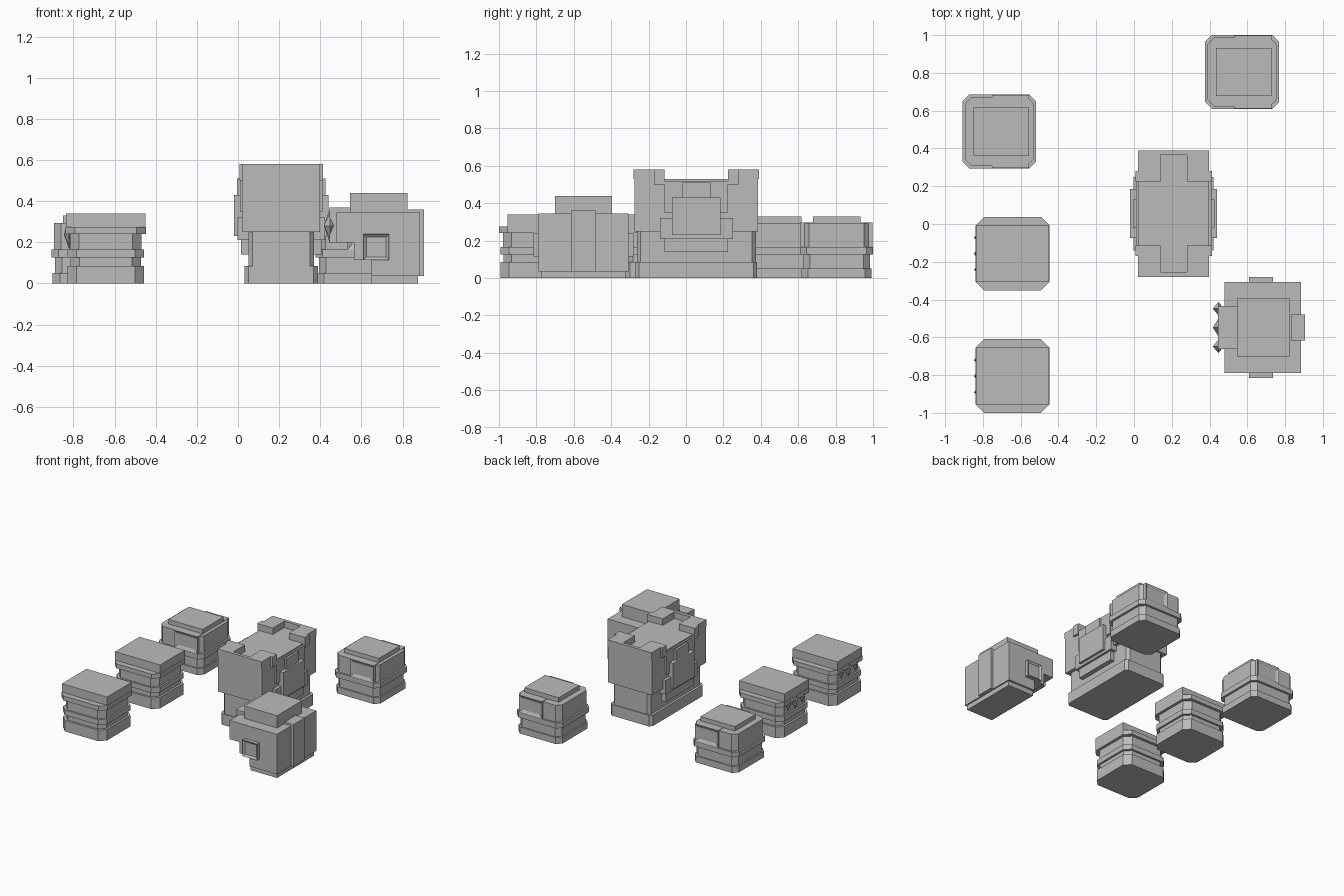
import bpy
import bmesh
from mathutils import Vector

if "Cube" in bpy.data.objects:
    bpy.data.objects.remove(bpy.data.objects["Cube"], do_unlink=True)

GREY = (0.5, 0.5, 0.5, 1)
grey = bpy.data.materials.new("plain grey")
grey.use_nodes = True
grey.diffuse_color = GREY
grey.node_tree.nodes["Principled BSDF"].inputs["Base Color"].default_value = GREY


def finish(bm, name):
    bmesh.ops.recalc_face_normals(bm, faces=bm.faces)
    mesh = bpy.data.meshes.new(name)
    bm.to_mesh(mesh)
    bm.free()
    mesh.materials.append(grey)
    obj = bpy.data.objects.new(name, mesh)
    bpy.context.collection.objects.link(obj)
    return obj


def block(name, x, y, z, cut=0.0, recess=None, rim=0.02):
    """Box from three ranges, with chamfered upright corners or one recessed side."""
    bm = bmesh.new()
    if cut:
        outline = [(x[0] + cut, y[0]), (x[1] - cut, y[0]), (x[1], y[0] + cut), (x[1], y[1] - cut),
                   (x[1] - cut, y[1]), (x[0] + cut, y[1]), (x[0], y[1] - cut), (x[0], y[0] + cut)]
    else:
        outline = [(x[0], y[0]), (x[1], y[0]), (x[1], y[1]), (x[0], y[1])]
    face = bm.faces.new([bm.verts.new((px, py, z[0])) for px, py in outline])
    up = bmesh.ops.extrude_face_region(bm, geom=[face])["geom"]
    bmesh.ops.translate(bm, vec=(0, 0, z[1] - z[0]),
                        verts=[v for v in up if isinstance(v, bmesh.types.BMVert)])
    bmesh.ops.recalc_face_normals(bm, faces=bm.faces)
    if recess:
        bm.normal_update()
        side = max(bm.faces, key=lambda f: f.normal.dot(Vector(recess)))
        bmesh.ops.inset_region(bm, faces=[side], thickness=rim)
        bmesh.ops.translate(bm, vec=Vector(recess) * -0.012, verts=side.verts)
    return finish(bm, name)


def around(c, h):
    return (c - h, c + h)


def slabs(name, cx, cy, levels, cut):
    """Stack of chamfered square slabs: bottom, top, half width."""
    for part, z0, z1, h in levels:
        block(name + "_" + part, around(cx, h), around(cy, h), (z0, z1), cut)


def gems(name, x, cy, z, reach, spacing, size):
    """Row of three pointed gems facing -x, the middle one tallest."""
    for i in (-1, 0, 1):
        k = 1.0 if i == 0 else 0.75
        bm = bmesh.new()
        for d in ((reach, 0, 0), (-reach, 0, 0), (0, size * 0.55 * k, 0),
                  (0, -size * 0.55 * k, 0), (0, 0, size * k), (0, 0, -size * k)):
            bm.verts.new(Vector((x, cy + i * spacing, z)) + Vector(d))
        bmesh.ops.convex_hull(bm, input=bm.verts)
        bmesh.ops.dissolve_limit(bm, angle_limit=0.01, verts=bm.verts, edges=bm.edges)
        finish(bm, name + "_gem")


# Crates with framed panels
for cx, cy in ((0.572, 0.805), (-0.713, 0.49)):
    slabs("panel_crate", cx, cy, (("base", 0, 0.05, 0.188), ("lower", 0.05, 0.125, 0.178),
                                  ("belt", 0.125, 0.165, 0.195), ("upper", 0.165, 0.295, 0.182)), 0.035)
    block("panel_crate_lid", around(cx + 0.01, 0.147), around(cy, 0.127), (0.29, 0.33))
    for s in (-1, 1):
        block("panel_crate_frame", (cx - 0.04, cx + 0.158), tuple(sorted((cy + s * 0.13, cy + s * 0.193))),
              (0.165, 0.298), recess=(0, s, 0), rim=0.035)

# Crates with gems
for cy in (-0.157, -0.805):
    cx = -0.643
    slabs("gem_crate", cx, cy, (("base", 0, 0.085, 0.187), ("groove", 0.085, 0.125, 0.172),
                                ("belt", 0.125, 0.165, 0.187), ("upper", 0.165, 0.24, 0.174),
                                ("rim", 0.24, 0.275, 0.195)), 0.045)
    block("gem_crate_lid", around(cx, 0.193), around(cy, 0.15), (0.24, 0.34))
    gems("gem_crate", cx - 0.178, cy, 0.24, 0.026, 0.085, 0.075)

# Large chest: foot, narrow waist and wide upper body
CX, CY = 0.21, 0.055
block("chest_foot", around(CX, 0.178), around(CY, 0.325), (0, 0.085), 0.02)
block("chest_waist", around(CX, 0.16), around(CY, 0.318), (0.085, 0.28), 0.02)
block("chest_body", around(CX, 0.188), around(CY, 0.33), (0.25, 0.53))
for s in (-1, 1):
    def along(a, b):
        return tuple(sorted((CY + s * a, CY + s * b)))

    # Notched end crests
    block("chest_crest_back", around(CX, 0.188), along(0.31, 0.335), (0.53, 0.58))
    for t in (-1, 1):
        def across(a, b):
            return tuple(sorted((CX + t * a, CX + t * b)))

        block("chest_crest_horn", across(0.07, 0.188), along(0.17, 0.335), (0.53, 0.58))
        block("chest_crest_bracket", across(0.07, 0.203), along(0.17, 0.225), (0.5, 0.58))

# Chest side plates, thickest in the middle
for t in (-1, 1):
    for part, out, half, z in (("lower_plate", 0.195, 0.17, (0.14, 0.21)),
                               ("upper_plate", 0.2, 0.17, (0.35, 0.52)),
                               ("wide_plate", 0.212, 0.195, (0.21, 0.32)),
                               ("top_plate", 0.216, 0.075, (0.42, 0.51)),
                               ("boss", 0.23, 0.13, (0.23, 0.43))):
        xs = tuple(sorted((CX + t * 0.12, CX + t * out)))
        block("chest_" + part, xs, around(CY, half), z)

# Stepped block with cap, strap, muzzle and side frames
EY = -0.548
block("block_body", (0.48, 0.885), around(EY, 0.24), (0.2, 0.345))
block("block_middle", (0.565, 0.885), around(EY, 0.24), (0.115, 0.2))
block("block_lower", (0.65, 0.885), around(EY, 0.24), (0.036, 0.115))
block("block_foot", (0.65, 0.875), around(EY, 0.225), (0, 0.036))
block("block_cap", (0.545, 0.825), around(EY, 0.153), (0.345, 0.44))
block("block_strap", (0.83, 0.905), around(EY, 0.068), (0.036, 0.36))
block("block_muzzle", (0.445, 0.545), around(EY, 0.113), (0.2, 0.37))
gems("block", 0.447, EY, 0.28, 0.03, 0.1, 0.085)
for s in (-1, 1):
    block("block_side_frame", (0.61, 0.735), tuple(sorted((EY + s * 0.22, EY + s * 0.268))),
          (0.115, 0.24), recess=(0, s, 0))
